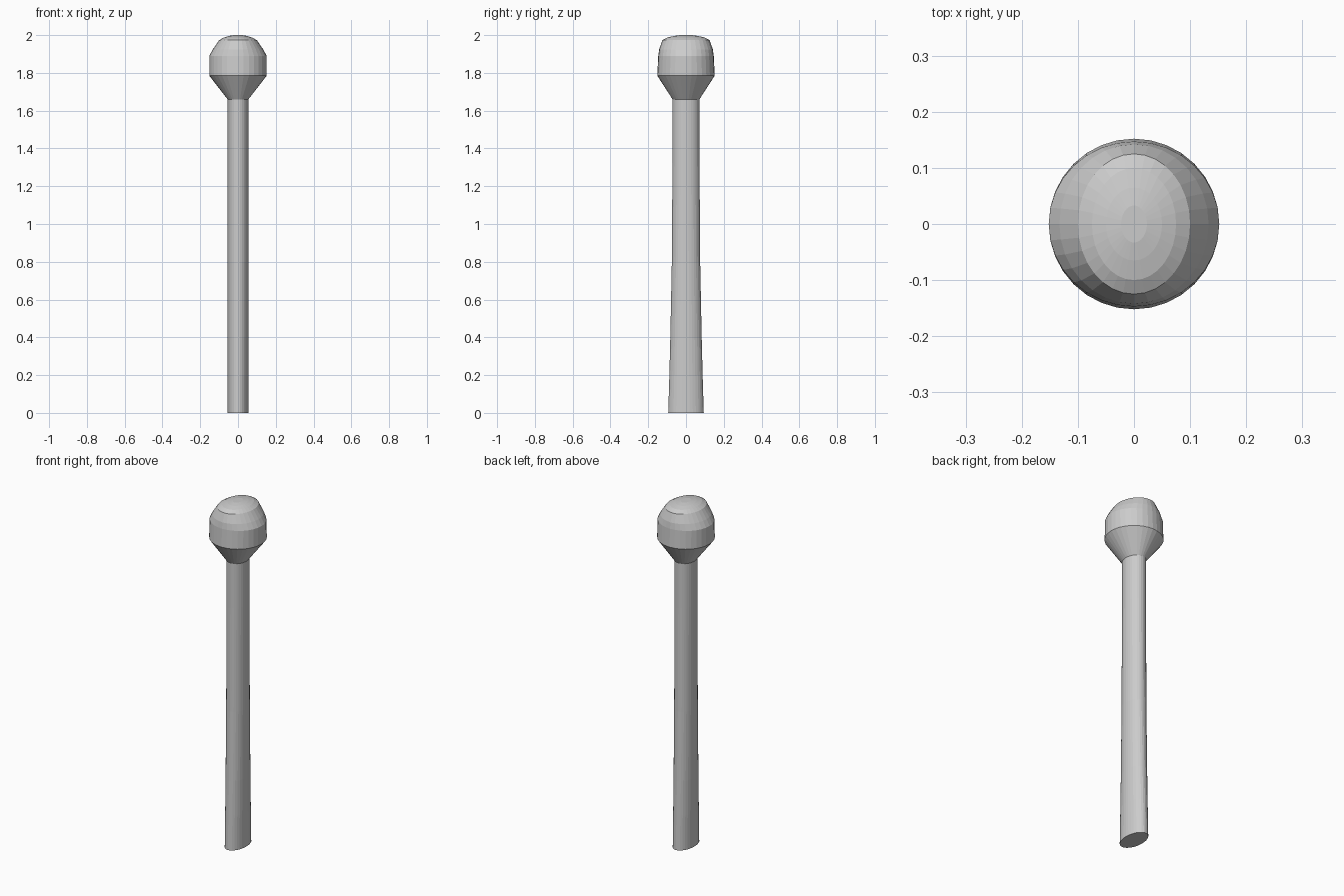
import bpy, bmesh, math

if "Cube" in bpy.data.objects:
    bpy.data.objects.remove(bpy.data.objects["Cube"])

SIDES = 32

mat = bpy.data.materials.new("plain grey")
mat.diffuse_color = (0.6, 0.6, 0.6, 1)
mat.use_nodes = True
mat.node_tree.nodes["Principled BSDF"].inputs["Base Color"].default_value = mat.diffuse_color


def loft(name, rings):
    """Closed solid through elliptical rings (z, half width x, half depth y)."""
    bm = bmesh.new()
    loops = []
    for z, rx, ry in rings:
        loops.append([bm.verts.new((rx * math.cos(2 * math.pi * i / SIDES),
                                    ry * math.sin(2 * math.pi * i / SIDES), z))
                      for i in range(SIDES)])
    for a, b in zip(loops, loops[1:]):
        for i in range(SIDES):
            j = (i + 1) % SIDES
            bm.faces.new((a[i], a[j], b[j], b[i]))
    bm.faces.new(loops[0][::-1])
    bm.faces.new(loops[-1])
    me = bpy.data.meshes.new(name)
    bm.to_mesh(me)
    bm.free()
    me.materials.append(mat)
    ob = bpy.data.objects.new(name, me)
    bpy.context.collection.objects.link(ob)
    return ob


# One continuous body: flared shaft, conical collar, rounded head, domed cap
loft("handle", [
    (0.00, 0.055, 0.094), (0.20, 0.055, 0.088), (0.40, 0.055, 0.083),
    (0.80, 0.055, 0.075), (1.40, 0.055, 0.071), (1.66, 0.055, 0.071),
    (1.785, 0.152, 0.152), (1.89, 0.152, 0.147), (1.925, 0.133, 0.142),
    (1.973, 0.100, 0.125), (1.987, 0.075, 0.100), (1.995, 0.050, 0.065),
    (2.00, 0.023, 0.033),
])
